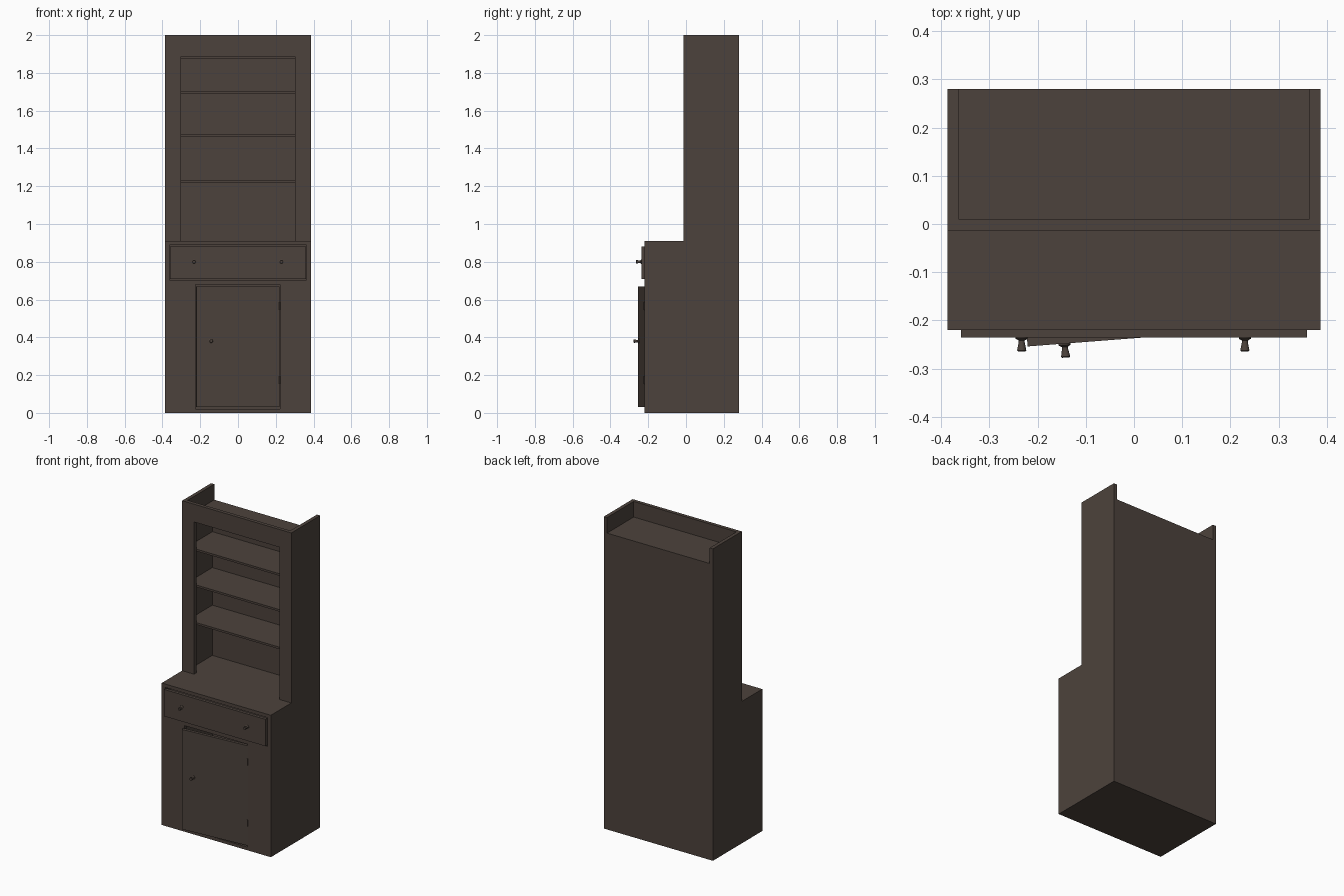
import bpy, bmesh, math
from mathutils import Matrix

if "Cube" in bpy.data.objects:
    bpy.data.objects.remove(bpy.data.objects["Cube"])

W = 0.387          # half width
BACK = 0.28        # rear plane
LOW_F, UP_F = -0.22, -0.013   # front planes of lower and upper cabinet
T = 0.023          # board thickness
COUNTER, TOP = 0.91, 2.0
ROOF = 1.90

wood = bpy.data.materials.new("dark brown wood")
wood.diffuse_color = (0.073, 0.055, 0.045, 1)
wood.use_nodes = True
wood.node_tree.nodes["Principled BSDF"].inputs["Base Color"].default_value = wood.diffuse_color


def finish(name, bm):
    bmesh.ops.recalc_face_normals(bm, faces=bm.faces[:])
    me = bpy.data.meshes.new(name)
    bm.to_mesh(me)
    bm.free()
    me.materials.append(wood)
    ob = bpy.data.objects.new(name, me)
    bpy.context.collection.objects.link(ob)
    return ob


def box(name, x0, x1, y0, y1, z0, z1):
    bm = bmesh.new()
    bmesh.ops.create_cube(bm, size=1)
    for v in bm.verts:
        v.co = ((x0 + x1) / 2 + v.co.x * (x1 - x0),
                (y0 + y1) / 2 + v.co.y * (y1 - y0),
                (z0 + z1) / 2 + v.co.z * (z1 - z0))
    return finish(name, bm)


def extrude(bm, vec):
    geo = bmesh.ops.extrude_face_region(bm, geom=bm.faces[:])["geom"]
    moved = [g for g in geo if isinstance(g, bmesh.types.BMVert)]
    bmesh.ops.translate(bm, verts=moved, vec=vec)


def face_frame(name, y, z0, z1, holes):
    """Front board with rectangular openings (x0, x1, z0, z1)."""
    xs = sorted({-W, W} | {v for h in holes for v in h[:2]})
    zs = sorted({z0, z1} | {v for h in holes for v in h[2:]})
    bm = bmesh.new()
    for a, b in zip(xs, xs[1:]):
        for c, d in zip(zs, zs[1:]):
            mx, mz = (a + b) / 2, (c + d) / 2
            if any(h[0] < mx < h[1] and h[2] < mz < h[3] for h in holes):
                continue
            bm.faces.new([bm.verts.new((px, y, pz)) for px, pz in
                          ((a, c), (b, c), (b, d), (a, d))])
    bmesh.ops.remove_doubles(bm, verts=bm.verts[:], dist=1e-5)
    extrude(bm, (0, T, 0))
    return finish(name, bm)


def knob(name, matrix):
    """Turned knob along local -y: flange, neck and flared end."""
    profile = [(0, 0), (0.0125, 0), (0.0125, 0.003), (0.006, 0.007),
               (0.0065, 0.012), (0.0095, 0.027), (0.008, 0.029), (0, 0.029)]
    bm = bmesh.new()
    vs = [bm.verts.new((r, -d, 0)) for r, d in profile]
    es = [bm.edges.new(p) for p in zip(vs, vs[1:])]
    bmesh.ops.spin(bm, geom=vs + es, cent=(0, 0, 0), axis=(0, 1, 0),
                   angle=math.tau, steps=16)
    bmesh.ops.remove_doubles(bm, verts=bm.verts[:], dist=1e-5)
    ob = finish(name, bm)
    ob.matrix_world = matrix
    bpy.ops.object.select_all(action='DESELECT')
    ob.select_set(True)
    bpy.context.view_layer.objects.active = ob
    bpy.ops.object.shade_smooth_by_angle(angle=math.radians(35))


# Stepped side boards
outline = [(LOW_F + T, 0), (BACK, 0), (BACK, TOP), (UP_F + T, TOP),
           (UP_F + T, COUNTER), (LOW_F + T, COUNTER)]
for side, x in (("left", -W), ("right", W - T)):
    bm = bmesh.new()
    bm.faces.new([bm.verts.new((x, y, z)) for y, z in outline])
    extrude(bm, (T, 0, 0))
    finish(side + "_side_board", bm)

# Front frames with openings
face_frame("upper_front_frame", UP_F, COUNTER, TOP, [(-0.302, 0.302, COUNTER, 1.886)])
face_frame("lower_front_frame", LOW_F, 0, COUNTER,
           [(-0.363, 0.363, 0.704, 0.888), (-0.224, 0.223, 0.02, 0.68)])

# Back, roof, counter, floor and dividing board
IN = W - T
box("back_board", -IN, IN, BACK - 0.02, BACK, 0, ROOF)
box("roof_board", -IN, IN, UP_F + T, BACK, 1.875, ROOF)
box("counter_board", -IN, IN, LOW_F + T, BACK - 0.02, COUNTER - 0.02, COUNTER)
box("floor_board", -IN, IN, LOW_F + T, BACK - 0.02, 0, 0.02)
box("drawer_divider", -IN, IN, LOW_F + T, BACK - 0.02, 0.68, 0.70)

# Upper shelves
for i, z in enumerate((1.232, 1.473, 1.703)):
    box(f"shelf_{i + 1}", -IN, IN, UP_F + T, BACK - 0.02, z - 0.013, z)

# Drawer front and tray
box("drawer_front", -0.359, 0.359, -0.235, -0.215, 0.71, 0.882)
box("drawer_tray", -0.35, 0.35, -0.215, 0.22, 0.712, 0.86)
for side, x in (("left", -0.233), ("right", 0.23)):
    knob(side + "_drawer_knob", Matrix.Translation((x, -0.235, 0.80)))

# Door standing slightly open on its right-hand hinges
swing = Matrix.Translation((0.221, LOW_F, 0)) @ Matrix.Rotation(math.radians(4.4), 4, 'Z')
door = box("door", -0.443, 0, 0, 0.02, 0.03, 0.67)
door.matrix_world = swing
knob("door_knob", swing @ Matrix.Translation((-0.366, 0, 0.38)))

# Hinge barrels
for i, z in enumerate((0.175, 0.567)):
    bm = bmesh.new()
    bmesh.ops.create_cone(bm, cap_ends=True, segments=12, radius1=0.004,
                          radius2=0.004, depth=0.042,
                          matrix=Matrix.Translation((0.221, LOW_F, z)))
    finish(f"door_hinge_{i + 1}", bm)
